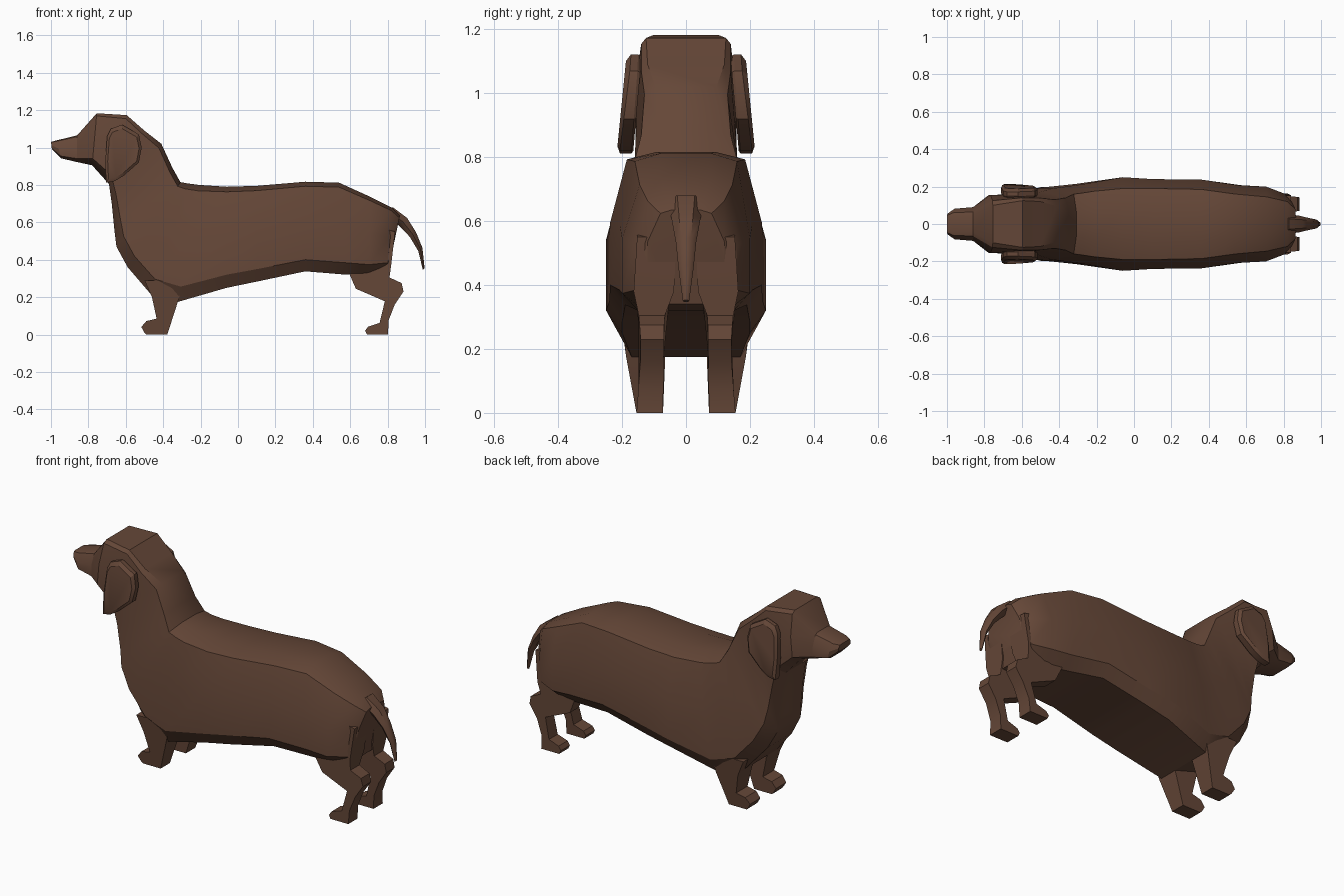
import bpy, bmesh, math
from mathutils import Vector

if "Cube" in bpy.data.objects:
    bpy.data.objects.remove(bpy.data.objects["Cube"])

brown = bpy.data.materials.new("brown coat")
brown.diffuse_color = (0.13, 0.063, 0.039, 1)
brown.use_nodes = True
brown.node_tree.nodes["Principled BSDF"].inputs["Base Color"].default_value = brown.diffuse_color


def loft(name, rings, mirror=False, angle=28):
    """Skin a list of equal-length point rings and cap both ends."""
    bm = bmesh.new()
    loops = [[bm.verts.new(p) for p in r] for r in rings]
    n = len(rings[0])
    for a, b in zip(loops, loops[1:]):
        for i in range(n):
            j = (i + 1) % n
            bm.faces.new((a[i], a[j], b[j], b[i]))
    bm.faces.new(loops[0])
    bm.faces.new(loops[-1])
    bmesh.ops.recalc_face_normals(bm, faces=bm.faces)
    for f in bm.faces:
        f.smooth = True
    me = bpy.data.meshes.new(name)
    bm.to_mesh(me)
    bm.free()
    me.set_sharp_from_angle(angle=math.radians(angle))
    me.materials.append(brown)
    ob = bpy.data.objects.new(name, me)
    bpy.context.collection.objects.link(ob)
    if mirror:
        m = ob.modifiers.new("Mirror", 'MIRROR')
        m.use_axis = (False, True, False)
    return ob


def body_ring(bx, bz, tx, tz, crown, shoulder, side, belly):
    """Ten-sided section between a bottom and a top outline point."""
    half = [(1, crown), (.95, shoulder), (.54, side), (.13, side), (0, belly)]
    pts = half + [(t, -y) for t, y in reversed(half)]
    return [(bx + (tx - bx) * t, y, bz + (tz - bz) * t) for t, y in pts]


def lerp(table, z):
    """Piecewise linear lookup in (z, value) pairs."""
    for (z0, a), (z1, b) in zip(table, table[1:]):
        if z <= z1:
            return a + (b - a) * max(0, (z - z0) / (z1 - z0))
    return table[-1][1]


def slab(name, outline, inner, outer):
    """Side outline (x, z) given thickness in y that varies with height."""
    loft(name, [[(x, lerp(tab, z), z) for x, z in outline] for tab in (inner, outer)],
         mirror=True)


# Head, neck and torso: one skin from nose to rump
body = [
    (-.995, .99, -1.0, 1.03, .03, .045, .055, .03),
    (-.945, .942, -.97, 1.038, .04, .06, .082, .05),
    (-.86, .922, -.86, 1.065, .045, .065, .09, .06),
    (-.78, .905, -.755, 1.183, .10, .125, .155, .08),
    (-.69, .805, -.595, 1.173, .125, .14, .158, .09),
    (-.675, .70, -.50, 1.09, .12, .14, .155, .09),
    (-.66, .55, -.41, 1.02, .095, .13, .16, .09),
    (-.65, .47, -.35, .89, .065, .14, .175, .10),
    (-.59, .36, -.308, .815, .065, .16, .19, .11),
    (-.47, .22, -.27, .808, .07, .165, .20, .14),
    (-.32, .175, -.21, .80, .08, .175, .215, .17),
    (-.06, .25, -.06, .79, .09, .19, .25, .20),
    (.10, .283, .10, .795, .09, .19, .24, .20),
    (.36, .338, .36, .817, .09, .185, .237, .19),
    (.58, .32, .54, .812, .08, .16, .207, .15),
    (.70, .32, .71, .735, .08, .145, .20, .13),
    (.80, .34, .82, .68, .06, .12, .16, .10),
    (.82, .42, .865, .635, .045, .08, .12, .07),
]
loft("body", [body_ring(*s) for s in body])

# Hanging ears: rim, thick edge and bevelled outer face
ear = [(-.70, 1.06), (-.68, 1.10), (-.62, 1.122), (-.53, 1.07), (-.515, 1.0),
       (-.53, .92), (-.61, .85), (-.66, .82), (-.705, .812), (-.71, .92)]


def ear_ring(scale, top, bottom):
    c = Vector((-.615, .97))
    pts = [c + (Vector(p) - c) * scale for p in ear]
    return [(x, lerp([(.82, bottom), (1.10, top)], z), z) for x, z in pts]


loft("ear", [ear_ring(.95, .14, .165), ear_ring(1, .15, .17),
             ear_ring(1, .172, .207), ear_ring(.86, .188, .216)], mirror=True)

# Short front legs with paws
slab("front_leg",
     [(-.50, .29), (-.46, .20), (-.435, .085), (-.49, .072), (-.517, .04), (-.50, .01),
      (-.49, 0), (-.378, 0), (-.32, .18), (-.29, .29)],
     [(0, .072), (.3, .06)], [(0, .155), (.19, .19), (.3, .20)])

# Hind legs: thigh, hock and paw
slab("hind_leg",
     [(.58, .36), (.63, .245), (.785, .178), (.757, .062), (.695, .042), (.68, .02),
      (.69, 0), (.802, 0), (.805, .075), (.838, .16), (.885, .23), (.875, .275),
      (.81, .305), (.82, .38), (.84, .55), (.72, .58)],
     [(0, .072), (.30, .068), (.40, .03)],
     [(0, .155), (.06, .15), (.2, .14), (.30, .147), (.40, .168), (.58, .15)])

# Tapering, drooping tail
tail = [(.80, .66, .055, .04), (.88, .605, .045, .035), (.935, .535, .032, .024),
        (.975, .455, .024, .016), (.993, .35, .010, .007)]
rings = []
for x, z, wy, wn in tail:
    ring = []
    for k in range(6):
        a = math.tau * k / 6
        ring.append((x + wn * .8 * math.sin(a), wy * math.cos(a), z + wn * .6 * math.sin(a)))
    rings.append(ring)
loft("tail", rings, angle=50)
